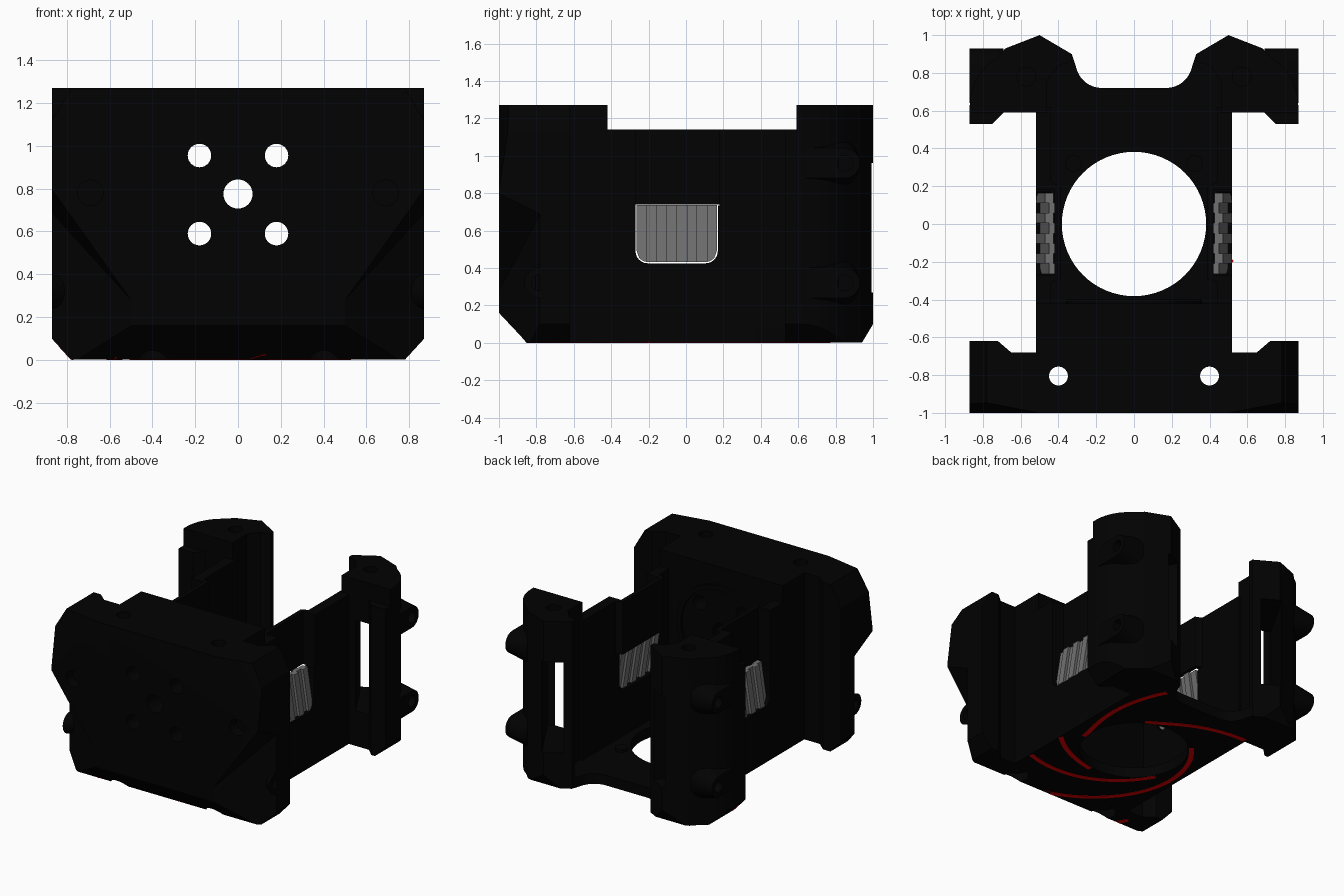
import bpy, bmesh, math
from mathutils import Vector

if "Cube" in bpy.data.objects:
    bpy.data.objects.remove(bpy.data.objects["Cube"])


def material(name, rgb):
    m = bpy.data.materials.new(name)
    m.diffuse_color = (*rgb, 1)
    m.use_nodes = True
    m.node_tree.nodes["Principled BSDF"].inputs["Base Color"].default_value = m.diffuse_color
    return m


BLACK = material("matte black", (0.0005, 0.0005, 0.0005))
GREY = material("vent grey", (0.16, 0.16, 0.16))
RED = material("stripe red", (0.75, 0.0, 0.0))
BASE = 0.002  # underside of the body; the stripes sit just below it


def add(name, bm, mat=BLACK):
    bmesh.ops.recalc_face_normals(bm, faces=bm.faces)
    me = bpy.data.meshes.new(name)
    bm.to_mesh(me)
    bm.free()
    me.materials.append(mat)
    ob = bpy.data.objects.new(name, me)
    bpy.context.collection.objects.link(ob)
    return ob


def prism(name, pts, lo, hi, axis="z", mat=BLACK):
    """Extrude a 2D outline: axis z uses (x, y), x uses (y, z), y uses (x, z)."""
    place = {"z": lambda a, b, c: (a, b, c),
             "x": lambda a, b, c: (c, a, b),
             "y": lambda a, b, c: (a, c, b)}[axis]
    bm = bmesh.new()
    f = bm.faces.new([bm.verts.new(place(a, b, lo)) for a, b in pts])
    ext = bmesh.ops.extrude_face_region(bm, geom=[f])["geom"]
    move = Vector(place(0, 0, hi - lo))
    bmesh.ops.translate(bm, vec=move, verts=[g for g in ext if isinstance(g, bmesh.types.BMVert)])
    return add(name, bm, mat)


def box(name, x, y, z):
    return prism(name, [(x[0], y[0]), (x[1], y[0]), (x[1], y[1]), (x[0], y[1])], z[0], z[1])


def arc(cx, cy, r, a0, a1, n):
    return [(cx + r * math.cos(math.radians(a0 + (a1 - a0) * i / n)),
             cy + r * math.sin(math.radians(a0 + (a1 - a0) * i / n))) for i in range(n + 1)]


def disc(name, cx, cy, r, lo, hi, axis, n=32):
    return prism(name, arc(cx, cy, r, 0, 360, n)[:-1], lo, hi, axis)


def hull(name, pts):
    bm = bmesh.new()
    for p in pts:
        bm.verts.new(p)
    res = bmesh.ops.convex_hull(bm, input=bm.verts)
    bmesh.ops.delete(bm, geom=[v for v in res["geom_interior"] if isinstance(v, bmesh.types.BMVert)], context="VERTS")
    return add(name, bm)


def cut(ob, cutters):
    for c in cutters:
        m = ob.modifiers.new("cut", "BOOLEAN")
        m.operation, m.solver, m.object = "DIFFERENCE", "EXACT", c
    dg = bpy.context.evaluated_depsgraph_get()
    me = bpy.data.meshes.new_from_object(ob.evaluated_get(dg))
    ob.modifiers.clear()
    ob.data = me
    for c in cutters:
        bpy.data.objects.remove(c)


def mirrored(pts):
    return pts + [(-x, y) for x, y in reversed(pts)]


def side_chamfers():
    return [prism("cutter", [(s * 0.77, -0.01), (s * 0.88, 0.11), (s * 1.0, 0.11), (s * 1.0, -0.01)], -1.5, 1.5, "y")
            for s in (-1, 1)]


def rear_chamfer():
    return prism("cutter", [(1.05, 0.183), (0.93, -0.017), (1.05, -0.017)], -1, 1, "x")


# Front block with flanges and a deep inner body
plan = [(0.87, -1), (0.87, -0.62), (0.72, -0.62), (0.65, -0.68), (0.52, -0.68), (0.52, -0.42)]
block = prism("front_block", mirrored(plan), BASE, 1.27)
cuts = side_chamfers()
cuts.append(prism("cutter", [(-1.05, 0.213), (-0.83, -0.021), (-1.05, -0.021)], -1, 1, "x"))
for s in (-1, 1):
    # stepped lower corner
    foot = [(0.5, -1), (0.96, -0.727), (0.96, -1.2), (0.5, -1.2)]
    cuts.append(hull("cutter", [(s * x, y, z) for x, y in foot
                                for z in (-0.1, 0.28 + 1.4 * (x - 0.5) - 0.5 * (y + 1))]))
    # slanted upper corner
    p = [Vector(v) for v in ((0.87, -1, 0.82), (0.5, -1, 1.27), (0.87, -0.93, 1.27))]
    mid = (p[0] + p[1] + p[2]) / 3
    n = (p[1] - p[0]).cross(p[2] - p[0]).normalized()
    n = n if n.y < 0 else -n
    wide = [mid + (v - mid) * 1.6 for v in p]
    cuts.append(hull("cutter", [(s * v.x, v.y, v.z) for w in wide for v in (w, w + n * 0.4)]))
    # chamfered top outer edge
    cuts.append(prism("cutter", [(s * 0.77, 1.287), (s * 0.89, 1.083), (s * 1.0, 1.083), (s * 1.0, 1.287)], -1.3, 0, "y"))
    # screw holes
    cuts.append(disc("cutter", s * 0.4, -0.805, 0.05, -0.1, 1.4, "z"))
    cuts.append(disc("cutter", s * 0.4, -0.805, 0.085, -0.2, 0.07, "z"))
    cuts.append(disc("cutter", s * 0.69, 0.78, 0.06, -1.1, -0.92, "y"))
    for z in (0.59, 0.955):
        cuts.append(disc("cutter", s * 0.18, z, 0.055, -1.1, -0.3, "y"))
cuts.append(disc("cutter", 0, 0.775, 0.068, -1.1, -0.3, "y"))
cut(block, cuts)

# Raised ring on the inner face
ring = disc("mount_ring", 0, 0.775, 0.36, -0.43, -0.4, "y", 48)
cut(ring, [disc("cutter", 0, 0.775, 0.325, -0.5, -0.3, "y", 48)])

# Floor with the large round opening and the rear cut-out
floor_plan = [(0.52, -0.45), (0.52, 0.7), (0.5, 0.97), (0.33, 0.9)] + arc(0.17, 0.86, 0.14, -12, -90, 8)
floor = prism("floor", mirrored(floor_plan), BASE, 0.08)
cut(floor, [disc("cutter", 0, 0, 0.382, -0.2, 0.3, "z", 64), rear_chamfer()])


def slat_bottom(y):
    """Lower edge of the vent panel with rounded corners."""
    lo, hi, r = -0.264, 0.165, 0.06
    d = max(lo + r - y, y - (hi - r), 0)
    return 0.432 + r - math.sqrt(max(r * r - d * d, 0))


window = arc(-0.205, 0.49, 0.065, 180, 270, 6) + arc(0.105, 0.49, 0.065, 270, 360, 6) + [(0.17, 0.74), (-0.27, 0.74)]

for s, side in ((-1, "left"), (1, "right")):
    # Side wall with a vent window and a stepped-in panel above it
    wall = box(side + "_wall", sorted((s * 0.44, s * 0.52)), (-0.5, 0.62), (BASE, 1.14))
    cut(wall, [prism("cutter", window, -0.6, 0.6, "x"),
               box("cutter", sorted((s * 0.3, s * 0.6)), (-0.27, 0.18), (0.735, 1.3))])
    inner = [(0.46, -0.32), (0.46, -0.27), (0.42, -0.27), (0.42, 0.18), (0.46, 0.18),
             (0.46, 0.23), (0.39, 0.2), (0.39, -0.29)]
    prism(side + "_recessed_panel", [(s * x, y) for x, y in inner], 0.74, 1.14)

    # Vent slats, leaning outwards towards the bottom
    w = 0.429 / 8
    for i in range(8):
        y0 = -0.264 + w * i
        ys = [y0 + w * k / 4 for k in range(5)]
        prof = [(y, slat_bottom(y)) for y in ys] + [(ys[-1], 0.737), (ys[0], 0.737)]
        off = 0.02 * (i % 2)
        slat = prism(f"{side}_vent_slat_{i + 1}", prof, 0.405, 0.45, "x", GREY)
        for v in slat.data.vertices:
            v.co.x = s * (v.co.x + off + 0.048 * (0.737 - v.co.z) / 0.305)
        if s < 0:
            slat.data.flip_normals()

    # Rear post with rounded outer side, slot and bottom chamfers
    post_plan = ([(0.46, 0.59), (0.46, 0.76), (0.4, 0.84), (0.33, 0.86), (0.33, 0.9), (0.5, 1), (0.68, 0.93)]
                 + arc(0.56, 0.62, 0.31, 58, 0, 10) + [(0.87, 0.59)])
    post = prism(side + "_rear_post", [(s * x, y) for x, y in post_plan], BASE, 1.27)
    d, q = Vector((-0.5, 0.866)), Vector((0.866, 0.5))
    c = Vector((0.575, 0.744))
    slot = [c + d * a * 0.6 + q * b * 0.075 for a, b in ((-1, -1), (1, -1), (1, 1), (-1, 1))]
    cut(post, side_chamfers()
        + [rear_chamfer(),
           prism("cutter", [(s * v.x, v.y) for v in slot], 0.27, 0.96),
           disc("cutter", s * 0.57, 0.78, 0.05, 1.17, 1.4, "z")])

    # Rear flange on the post
    flange = prism(side + "_rear_flange",
                   [(s * x, y) for x, y in ((0.87, 0.53), (0.87, 0.62), (0.76, 0.62), (0.69, 0.59), (0.75, 0.53))],
                   BASE, 1.14)
    cut(flange, side_chamfers())

    # Tapered screw lugs, rear ones blend into the post and front ones peek out of the recess
    for z, level in ((0.32, "lower"), (0.96, "upper")):
        tip = arc(0.85, z, 0.08, -90, 90, 14) + [(0.64, z + 0.08), (0.64, z - 0.08)]
        root = arc(0.78, z, 0.15, -90, 90, 14) + [(0.74, z + 0.15), (0.74, z - 0.15)]
        rear = hull(f"{side}_rear_{level}_lug", [(s * 0.87, y, h) for y, h in tip]
                    + [(s * 0.69, y, h) for y, h in root])
        cut(rear, [disc("cutter", 0.85, z, 0.042, *sorted((s * 0.8, s * 0.95)), "x", 24)])
        front = hull(f"{side}_front_{level}_lug", [(s * 0.87, y, h) for y, h in arc(-0.785, z, 0.08, 0, 345, 23)]
                     + [(s * 0.79, y, h) for y, h in arc(-0.72, z, 0.08, 0, 345, 23)])
        cut(front, [disc("cutter", -0.785, z, 0.042, *sorted((s * 0.83, s * 0.95)), "x", 24)])

    # Small bosses on the floor
    disc(side + "_floor_boss", s * 0.32, 0.32, 0.045, 0.07, 0.1, "z", 20)


def under_body(x, y):
    x = abs(x)
    if y < -0.62:
        return y > -0.862 and x < 0.5 + (y + 1) * 1.68 and x < 0.77
    if y < 0.62:
        return x < 0.519 or (x > 0.76 and x < 0.86 and y > 0.55)
    return y < 0.92 and (0.34 < x < 0.86 or (y < 0.71 and x < 0.5))


def underside(x, y):
    """Height of the underside, rising along the bottom chamfers."""
    return max(0, (abs(x) - 0.779) * 1.09 - 0.002, (-0.85 - y) * 1.064 - 0.002)


def stripe(name, path, half=0.018):
    """Thin ribbon along a path, kept to the underside of the body."""
    bm = bmesh.new()
    last = len(path) - 1
    for i in range(last):
        if not all(under_body(p.x, p.y) for p in path[i:i + 2]):
            continue
        pts = []
        for j in (i, i + 1):
            tan = path[min(j + 1, last)] - path[max(j - 1, 0)]
            side = Vector((-tan.y, tan.x, 0)).normalized() * half
            pts.append((path[j] - side, path[j] + side))
        quad = [pts[0][0], pts[1][0], pts[1][1], pts[0][1]]
        for v in quad:
            v.z = underside(v.x, v.y)
        lo = [bm.verts.new(v) for v in quad]
        hi = [bm.verts.new(v + Vector((0, 0, 0.008))) for v in quad]
        bm.faces.new(lo[::-1])
        for n in (0, 2):
            bm.faces.new((lo[n], lo[n + 1], hi[n + 1], hi[n]))
    bmesh.ops.remove_doubles(bm, verts=bm.verts, dist=0.0005)
    add(name, bm, RED)


# Swirl stripes on the underside: start angle, sweep, end radius
for k, (start, sweep, end) in enumerate(((-11, 88, 0.97), (61, 87, 1.02), (135, 144, 0.87),
                                         (208, 108, 0.73), (280, 63, 0.56))):
    path = []
    for i in range(121):
        t = i / 120
        a, r = math.radians(start + sweep * t), 0.402 + (end - 0.402) * t ** 2
        path.append(Vector((r * math.cos(a), r * math.sin(a), 0)))
    stripe(f"swirl_stripe_{k + 1}", path)
stripe("short_stripe", [Vector((-0.6 + 0.004 * i, -0.78 - 0.007 * i, 0)) for i in range(13)])

# Smooth round surfaces, keep edges sharp
for ob in bpy.data.objects:
    ob.select_set(True)
    bpy.context.view_layer.objects.active = ob
bpy.ops.object.shade_smooth_by_angle(angle=math.radians(25))
